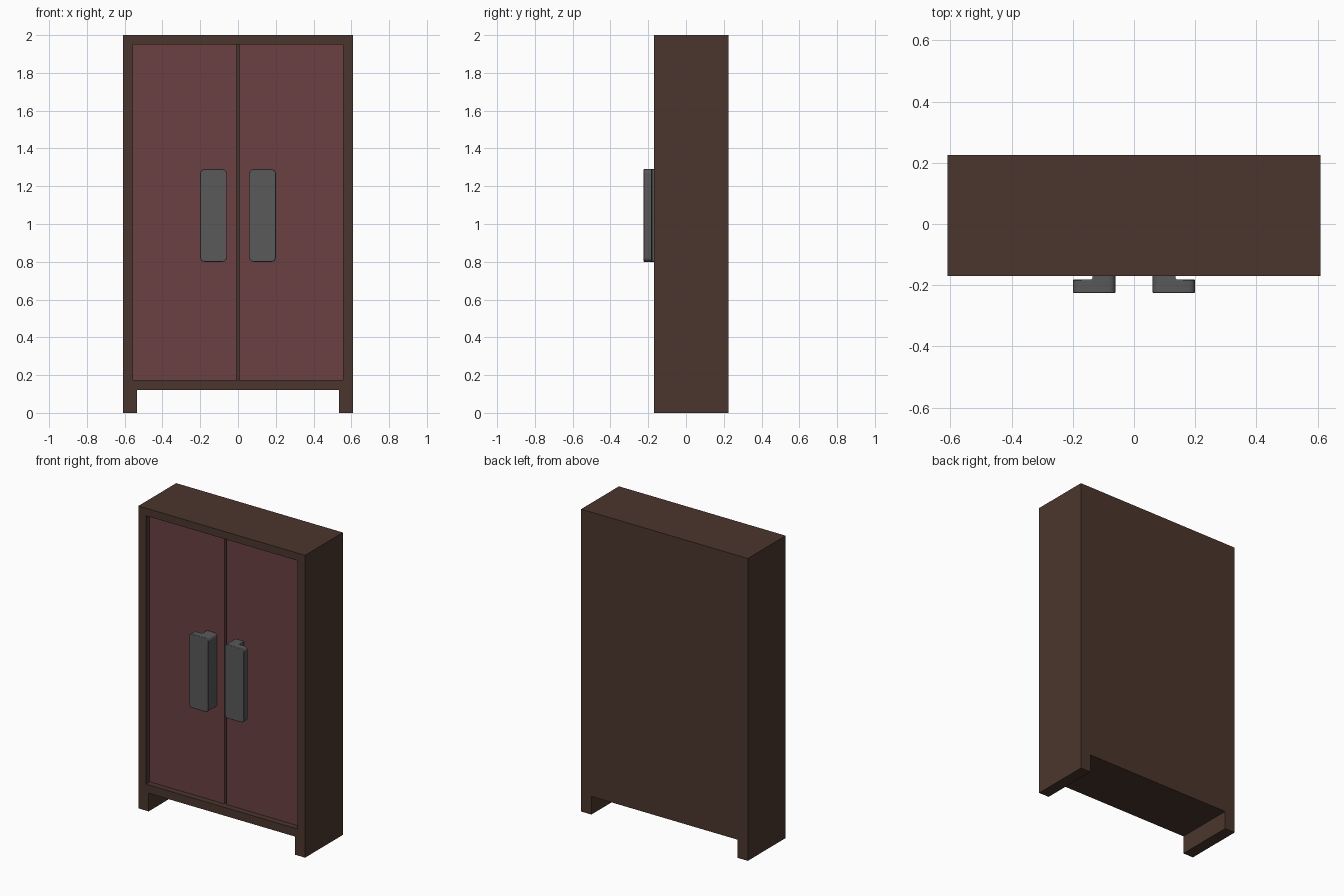
import bpy, bmesh
from mathutils import Vector

if "Cube" in bpy.data.objects:
    bpy.data.objects.remove(bpy.data.objects["Cube"])


def material(name, rgb):
    m = bpy.data.materials.new(name)
    m.diffuse_color = (*rgb, 1)
    m.use_nodes = True
    m.node_tree.nodes["Principled BSDF"].inputs["Base Color"].default_value = m.diffuse_color
    return m


WOOD = material("dark_wood", (0.07, 0.037, 0.026))
DOOR = material("red_wood", (0.145, 0.053, 0.055))
METAL = material("dark_metal", (0.1, 0.1, 0.1))


def finish(bm, name, mat):
    bmesh.ops.recalc_face_normals(bm, faces=bm.faces)
    mesh = bpy.data.meshes.new(name)
    bm.to_mesh(mesh)
    bm.free()
    mesh.materials.append(mat)
    ob = bpy.data.objects.new(name, mesh)
    bpy.context.collection.objects.link(ob)
    return ob


def extrude(points, vec):
    bm = bmesh.new()
    face = bm.faces.new([bm.verts.new(p) for p in points])
    new = bmesh.ops.extrude_face_region(bm, geom=[face])["geom"]
    verts = [g for g in new if isinstance(g, bmesh.types.BMVert)]
    bmesh.ops.translate(bm, verts=verts, vec=vec)
    return bm


def box(x0, x1, y0, y1, z0, z1):
    pts = [(x0, y0, z0), (x1, y0, z0), (x1, y0, z1), (x0, y0, z1)]
    return extrude(pts, (0, y1 - y0, 0))


W, FRONT, BACK = 0.61, -0.17, 0.225
OX, OZ0, OZ1 = 0.555, 0.175, 1.95      # door opening
DOOR_Y, POCKET_Y = -0.13, -0.09

# cabinet body: outline with leg notch, extruded through the depth
outline = [(-W, 0), (-0.535, 0), (-0.535, 0.12), (0.535, 0.12),
           (0.535, 0), (W, 0), (W, 2), (-W, 2)]
body = finish(extrude([(x, FRONT, z) for x, z in outline], (0, BACK - FRONT, 0)),
              "cabinet_body", WOOD)

# pocket for the doors
cutter = finish(box(-OX, OX, FRONT - 0.1, POCKET_Y, OZ0, OZ1), "door_pocket_cutter", WOOD)
cutter.hide_render = True
cutter.hide_set(True)
cut = body.modifiers.new("door_pocket", "BOOLEAN")
cut.operation, cut.solver, cut.object = "DIFFERENCE", "EXACT", cutter

# hooked handle: L-shaped plan, mirrored for each side
hook = [(0.06, -0.225), (0.2, -0.225), (0.2, -0.182), (0.143, -0.182),
        (0.137, -0.180), (0.135, -0.174), (0.135, DOOR_Y), (0.06, DOOR_Y)]

for side, s in (("left", -1), ("right", 1)):
    # door panel, leaving a narrow centre gap
    x0, x1 = sorted((s * 0.008, s * OX))
    finish(box(x0, x1, DOOR_Y, POCKET_Y, OZ0, OZ1), side + "_door", DOOR)

    # handle with rounded ends
    bm = extrude([(s * x, y, 0.8) for x, y in hook], (0, 0, 0.49))
    ends = [e for e in bm.edges
            if abs((e.verts[0].co - e.verts[1].co).normalized().dot(Vector((0, 1, 0)))) > 0.999
            and abs(e.verts[0].co.z - e.verts[1].co.z) < 1e-5
            and not 0.1 < abs(e.verts[0].co.x) < 0.15]
    bmesh.ops.bevel(bm, geom=ends, offset=0.022, segments=4, profile=0.5, affect="EDGES")
    handle = finish(bm, side + "_handle", METAL)
    soft = handle.modifiers.new("soft_edges", "BEVEL")
    soft.width, soft.segments, soft.limit_method = 0.003, 2, "ANGLE"
    bpy.context.view_layer.objects.active = handle
    handle.select_set(True)
    bpy.ops.object.shade_smooth_by_angle()
    handle.select_set(False)
